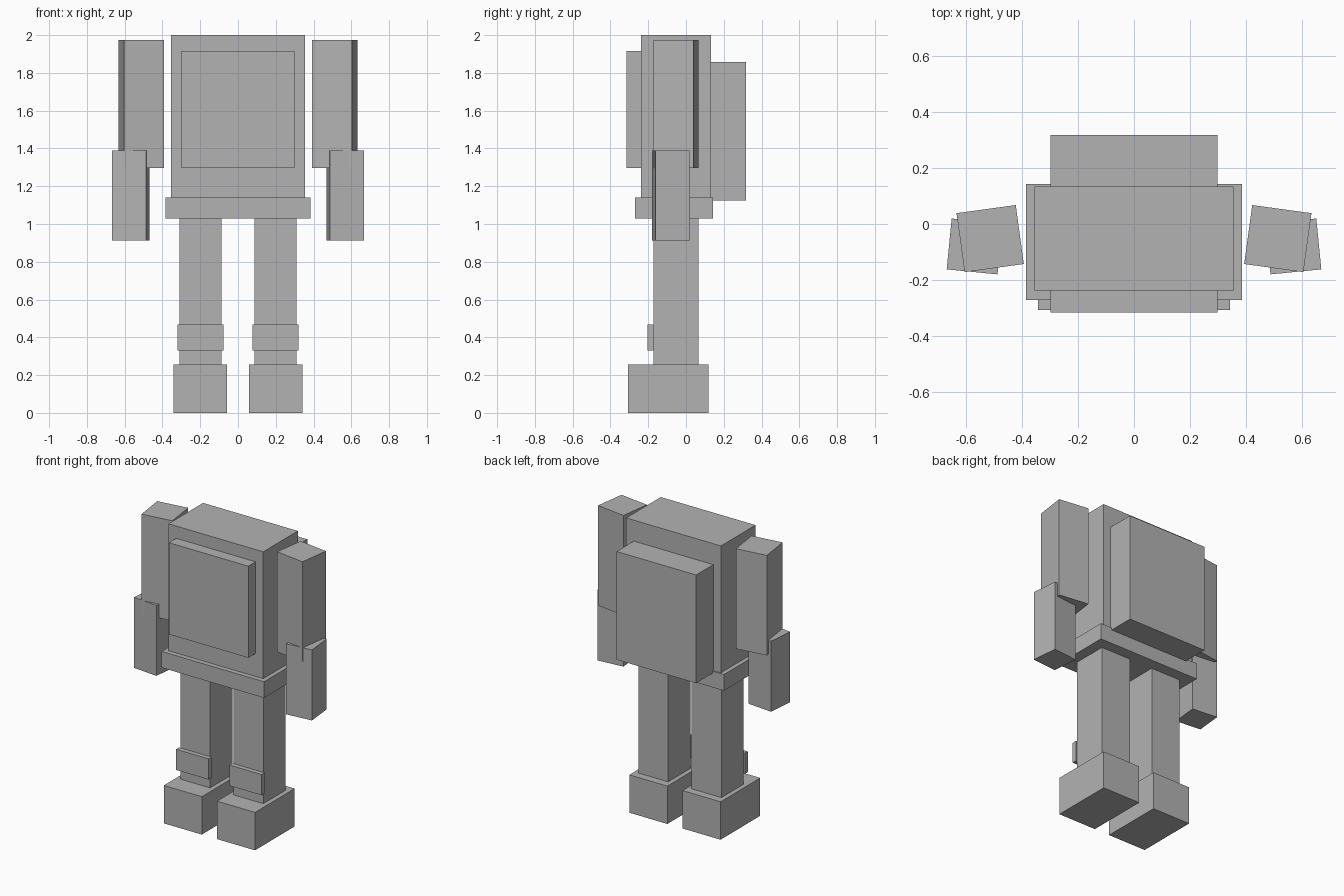
import bpy
import math

if "Cube" in bpy.data.objects:
    bpy.data.objects.remove(bpy.data.objects["Cube"])

grey = bpy.data.materials.new("plain_grey")
grey.diffuse_color = (0.45, 0.45, 0.45, 1)
grey.use_nodes = True
grey.node_tree.nodes["Principled BSDF"].inputs["Base Color"].default_value = grey.diffuse_color


def box(name, x, y, z, turn=0.0):
    """Box from (min, max) ranges, turned about its own vertical axis."""
    ranges = (x, y, z)
    centre = [(a + b) / 2 for a, b in ranges]
    bpy.ops.mesh.primitive_cube_add(size=1, location=centre)
    ob = bpy.context.object
    ob.name = name
    ob.scale = [b - a for a, b in ranges]
    ob.rotation_euler.z = math.radians(turn)
    ob.data.materials.append(grey)
    return ob


def pair(name, x, y, z, turn=0.0):
    """The same box on both sides of the body."""
    box("right_" + name, x, y, z, turn)
    box("left_" + name, (-x[1], -x[0]), y, z, -turn)


# Body
box("torso", (-0.355, 0.355), (-0.237, 0.133), (1.14, 2.0))
box("hips", (-0.384, 0.384), (-0.27, 0.142), (1.03, 1.14))
box("chest_plate", (-0.298, 0.298), (-0.315, -0.237), (1.296, 1.917))
box("backpack", (-0.298, 0.298), (0.133, 0.317), (1.125, 1.858))

# Legs
pair("leg", (0.088, 0.311), (-0.173, 0.065), (0.257, 1.03))
pair("shin_pad", (0.078, 0.32), (-0.205, -0.173), (0.329, 0.469))
pair("boot", (0.057, 0.342), (-0.306, 0.118), (0.0, 0.257))

# Arms, slightly twisted
pair("upper_arm", (0.406, 0.619), (-0.158, 0.054), (1.296, 1.974), -7.8)
pair("forearm", (0.477, 0.659), (-0.171, 0.011), (0.912, 1.39), 5.6)
